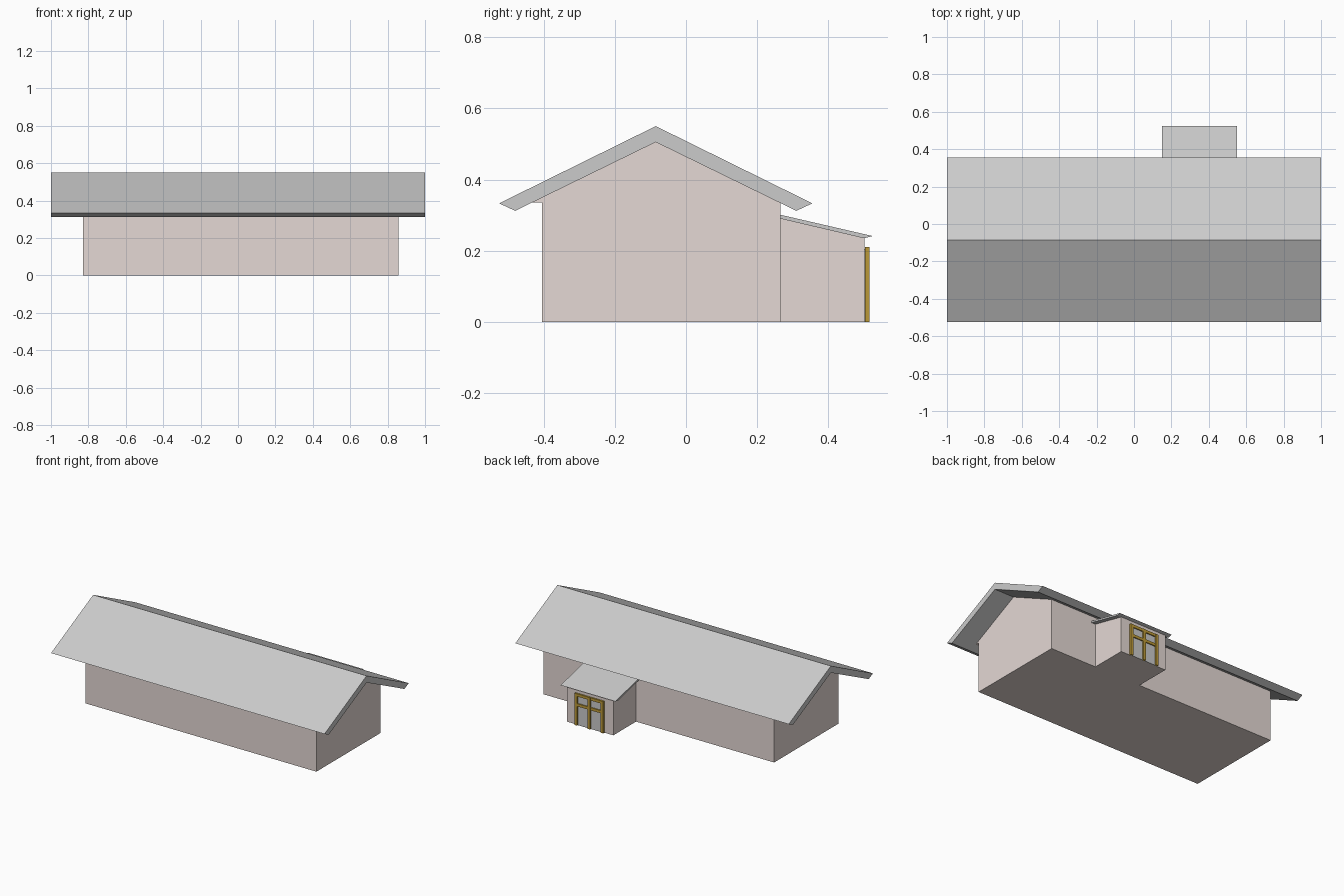
import bpy, bmesh

if "Cube" in bpy.data.objects:
    bpy.data.objects.remove(bpy.data.objects["Cube"])


def material(name, rgb):
    m = bpy.data.materials.new(name)
    m.diffuse_color = (*rgb, 1)
    m.use_nodes = True
    m.node_tree.nodes["Principled BSDF"].inputs["Base Color"].default_value = m.diffuse_color
    return m


def prism(name, profile, x0, x1, mat=None):
    """Extrude a (y, z) profile along x."""
    bm = bmesh.new()
    face = bm.faces.new([bm.verts.new((x0, y, z)) for y, z in profile])
    ext = bmesh.ops.extrude_face_region(bm, geom=[face])
    verts = [g for g in ext["geom"] if isinstance(g, bmesh.types.BMVert)]
    bmesh.ops.translate(bm, verts=verts, vec=(x1 - x0, 0, 0))
    bmesh.ops.recalc_face_normals(bm, faces=bm.faces)
    mesh = bpy.data.meshes.new(name)
    bm.to_mesh(mesh)
    bm.free()
    ob = bpy.data.objects.new(name, mesh)
    bpy.context.collection.objects.link(ob)
    if mat:
        mesh.materials.append(mat)
    return ob


def box(name, x0, x1, y0, y1, z0, z1, mat=None):
    return prism(name, [(y0, z0), (y1, z0), (y1, z1), (y0, z1)], x0, x1, mat)


wall = material("wall_plaster", (0.78, 0.69, 0.66))
wood = material("door_wood", (0.50, 0.32, 0.04))

# Main house walls and gable
X0, X1, RIDGE = -0.83, 0.857, -0.085
box("house_walls", X0, X1, -0.405, 0.265, 0, 0.335, wall)
prism("gable", [(-0.433, 0.335), (0.263, 0.335), (RIDGE, 0.505)], X0, X1, wall)

# Main pitched roof, symmetric about the ridge
half = [(0.44, 0.333), (0.395, 0.312)]
prism("main_roof", [(RIDGE, 0.55)] + [(RIDGE + d, z) for d, z in half]
      + [(RIDGE, 0.505)] + [(RIDGE - d, z) for d, z in reversed(half)], -1, 1)

# Entrance porch with lean-to roof
prism("porch_walls", [(0.265, 0), (0.502, 0), (0.502, 0.236), (0.265, 0.29)],
      0.18, 0.52, wall)
prism("porch_roof", [(0.265, 0.301), (0.525, 0.241), (0.5, 0.235), (0.265, 0.29)],
      0.15, 0.55)

# Glazed double door: glass pane, three stiles, two rails
D0, D1, T = 0.245, 0.455, 0.018
box("door_glass", D0 + 0.005, D1 - 0.005, 0.502, 0.506, 0, 0.205)
for i in range(3):
    x = D0 + i * (D1 - D0 - T) / 2
    box(f"door_stile_{i + 1}", x, x + T, 0.503, 0.515, 0, 0.21, wood)
for name, z in (("door_top_rail", 0.192), ("door_middle_rail", 0.127)):
    box(name, D0 + T, D1 - T, 0.503, 0.513, z, z + T, wood)
